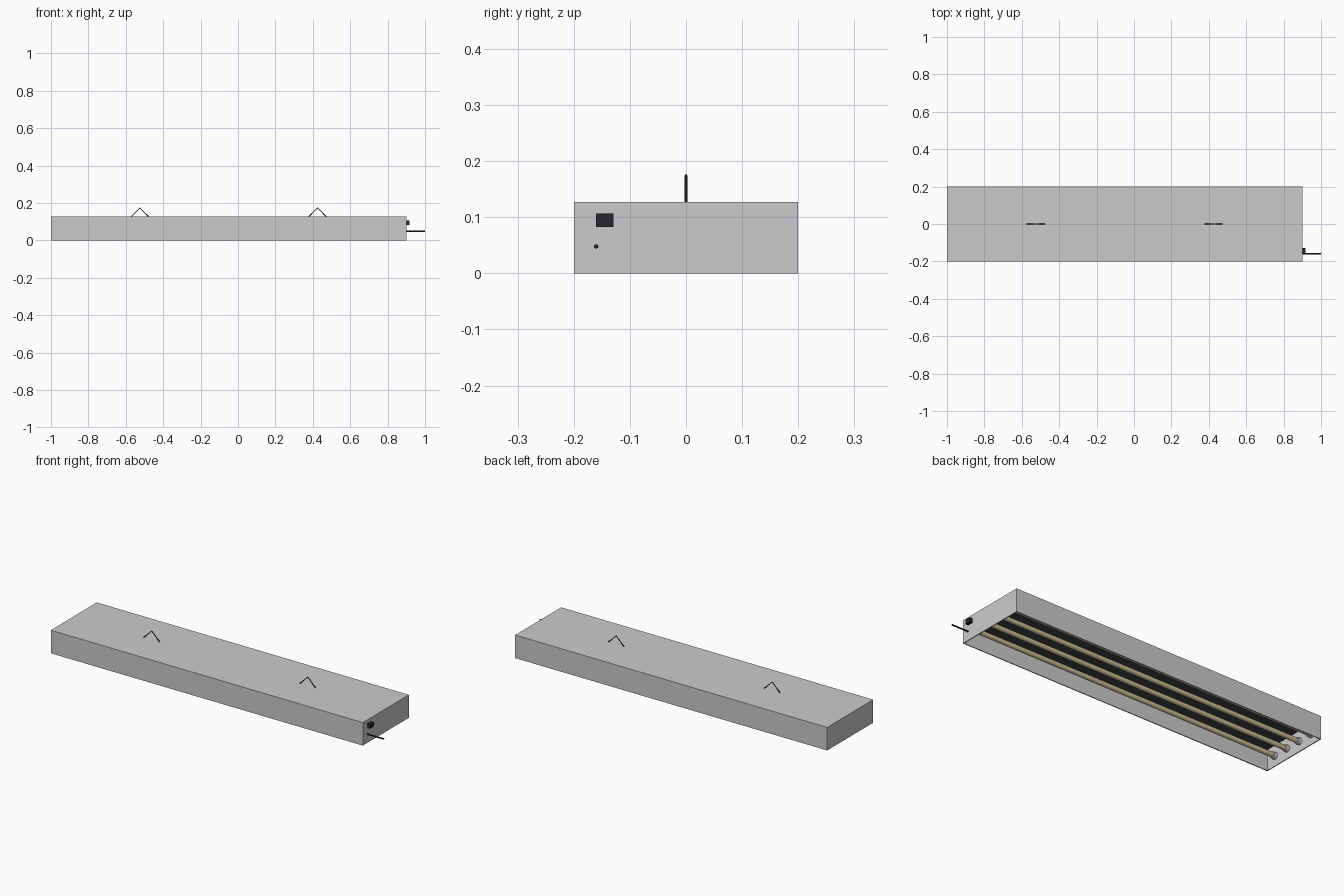
import bpy, bmesh, math
from mathutils import Vector

if "Cube" in bpy.data.objects:
    bpy.data.objects.remove(bpy.data.objects["Cube"])

X0, X1, W, H, T = -1.0, 0.9, 0.2, 0.127, 0.005
XC = (X0 + X1) / 2


def mat(name, rgb):
    m = bpy.data.materials.new(name)
    m.diffuse_color = (*rgb, 1)
    m.use_nodes = True
    m.node_tree.nodes["Principled BSDF"].inputs["Base Color"].default_value = m.diffuse_color
    return m


BLACK = mat("black", (0.02, 0.02, 0.03))
DARK = mat("dark_reflector", (0.05, 0.055, 0.065))
TAN = mat("warm_glass", (0.62, 0.52, 0.3))


def box(name, lo, hi, material=None):
    lo, hi = Vector(lo), Vector(hi)
    bpy.ops.mesh.primitive_cube_add(size=1, location=(lo + hi) / 2)
    o = bpy.context.object
    o.name = name
    o.scale = hi - lo
    bpy.ops.object.transform_apply(location=False, rotation=False, scale=True)
    if material:
        o.data.materials.append(material)
    return o


def rod_x(name, xa, xb, y, z, r, material=None, n=24):
    bpy.ops.mesh.primitive_cylinder_add(
        vertices=n, radius=r, depth=xb - xa,
        location=((xa + xb) / 2, y, z), rotation=(0, math.pi / 2, 0))
    o = bpy.context.object
    o.name = name
    if material:
        o.data.materials.append(material)
    bpy.ops.object.shade_smooth_by_angle()
    return o


# Housing: thin sheet box open at the bottom
housing = box("housing", (X0, -W, 0), (X1, W, H))
bm = bmesh.new()
bm.from_mesh(housing.data)
bottom = [f for f in bm.faces if f.normal.z < -0.9]
bmesh.ops.delete(bm, geom=bottom, context='FACES_ONLY')
bm.to_mesh(housing.data)
bm.free()
shell = housing.modifiers.new("sheet", 'SOLIDIFY')
shell.thickness = T
shell.offset = -1
shell.use_even_offset = True

# Dark reflector panel under the lid
box("reflector", (X0 + T, -W + T, 0.114), (X1 - T, W - T, H - T), DARK)

# Four lamp tubes with a socket at each end
for i in range(4):
    y = -0.135 + 0.09 * i
    rod_x(f"tube_{i}", X0 + 0.02, X1 - 0.02, y, 0.053, 0.013, TAN)
    for side, xa in (("left", X0 + T), ("right", X1 - T - 0.02)):
        rod_x(f"socket_{side}_{i}", xa, xa + 0.02, y, 0.053, 0.018)

# Bent wire hangers on top
for side, off in (("left", -0.475), ("right", 0.475)):
    cu = bpy.data.curves.new(f"hanger_{side}", 'CURVE')
    cu.dimensions = '3D'
    cu.bevel_depth = 0.0025
    cu.bevel_resolution = 2
    cu.use_fill_caps = True
    sp = cu.splines.new('POLY')
    sp.points.add(2)
    for p, (dx, z) in zip(sp.points, ((-0.048, H - 0.001), (0, 0.174), (0.048, H - 0.001))):
        p.co = (XC + off + dx, 0, z, 1)
    cu.materials.append(BLACK)
    bpy.context.collection.objects.link(bpy.data.objects.new(f"hanger_{side}", cu))

# Switch and power cord on the right end
box("switch", (X1 - 0.002, -0.16, 0.083), (X1 + 0.018, -0.129, 0.107), BLACK)
rod_x("power_cord", X1 - 0.004, 1.0, -0.16, 0.048, 0.004, BLACK, 16)
